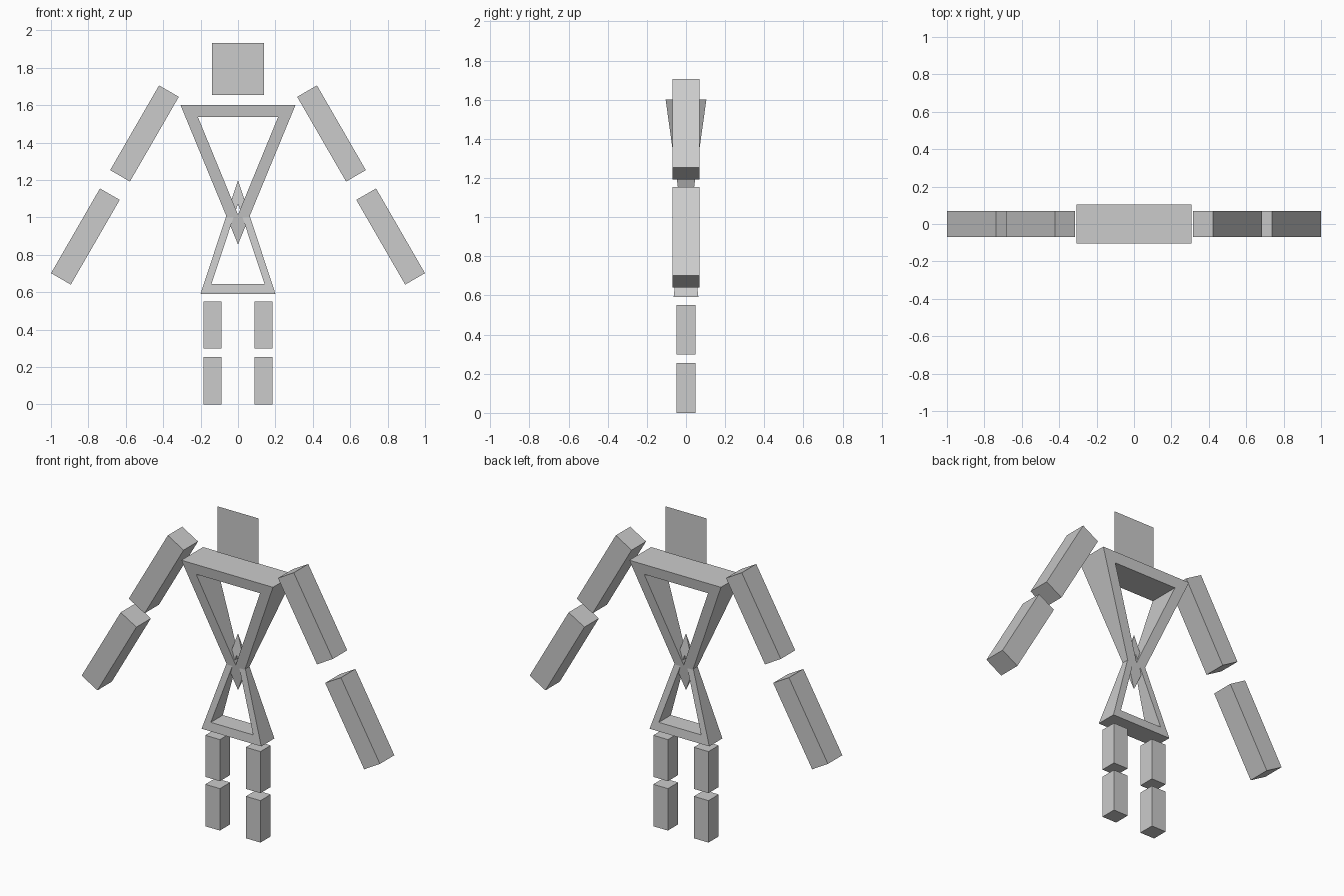
import bpy, bmesh, math
from mathutils import Matrix

if "Cube" in bpy.data.objects:
    bpy.data.objects.remove(bpy.data.objects["Cube"])


def make_object(name, bm):
    bmesh.ops.recalc_face_normals(bm, faces=bm.faces)
    mesh = bpy.data.meshes.new(name)
    bm.to_mesh(mesh)
    bm.free()
    obj = bpy.data.objects.new(name, mesh)
    bpy.context.collection.objects.link(obj)
    return obj


def box(name, center, size, tilt=0.0):
    bm = bmesh.new()
    bmesh.ops.create_cube(bm, size=1, matrix=Matrix.Translation(center)
                          @ Matrix.Rotation(tilt, 4, 'Y')
                          @ Matrix.Diagonal((*size, 1)))
    return make_object(name, bm)


def pyramid_frame(name, base_z, apex_z, half_x, half_y, inner_x, inner_z, inner_apex):
    """Flattened pyramid with a triangular opening cut front to back."""
    bm = bmesh.new()

    def depth(z):
        return half_y * (z - apex_z) / (base_z - apex_z)

    apex = bm.verts.new((0, 0, apex_z))
    outer, inner = [], []
    for s in (-1, 1):
        outer.append([bm.verts.new((-half_x, s * half_y, base_z)),
                      bm.verts.new((half_x, s * half_y, base_z)), apex])
        inner.append([bm.verts.new((-inner_x, s * depth(inner_z), inner_z)),
                      bm.verts.new((inner_x, s * depth(inner_z), inner_z)),
                      bm.verts.new((0, s * depth(inner_apex), inner_apex))])
    for i in range(3):
        j = (i + 1) % 3
        for o, n in zip(outer, inner):                       # front and back rims
            bm.faces.new((o[i], o[j], n[j], n[i]))
        bm.faces.new((inner[0][i], inner[0][j], inner[1][j], inner[1][i]))
    f, b = outer
    bm.faces.new((f[0], f[1], b[1], b[0]))                   # base
    bm.faces.new((f[0], b[0], apex))                         # sides
    bm.faces.new((f[1], b[1], apex))
    return make_object(name, bm)


# Head: a single upright flat panel
bm = bmesh.new()
bmesh.ops.create_grid(bm, x_segments=1, y_segments=1, size=0.139,
                      matrix=Matrix.Translation((0, 0, 1.793))
                      @ Matrix.Rotation(math.radians(90), 4, 'X'))
make_object("head", bm)

# Torso: two interlocking open pyramids
pyramid_frame("chest", 1.60, 0.856, 0.307, 0.104, 0.214, 1.536, 1.015)
pyramid_frame("hips", 0.592, 1.20, 0.20, 0.063, 0.142, 0.644, 1.073)

# Arms and legs on both sides
for side, s in (("left", -1), ("right", 1)):
    tilt = math.radians(-30) * s
    arm = (0.122, 0.138, 0.523)
    box(f"{side}_upper_arm", (0.50 * s, 0, 1.449), arm, tilt)
    box(f"{side}_forearm", (0.816 * s, 0, 0.898), arm, tilt)
    box(f"{side}_thigh", (0.136 * s, 0, 0.425), (0.098, 0.098, 0.252))
    box(f"{side}_shin", (0.136 * s, 0, 0.127), (0.098, 0.098, 0.254))
